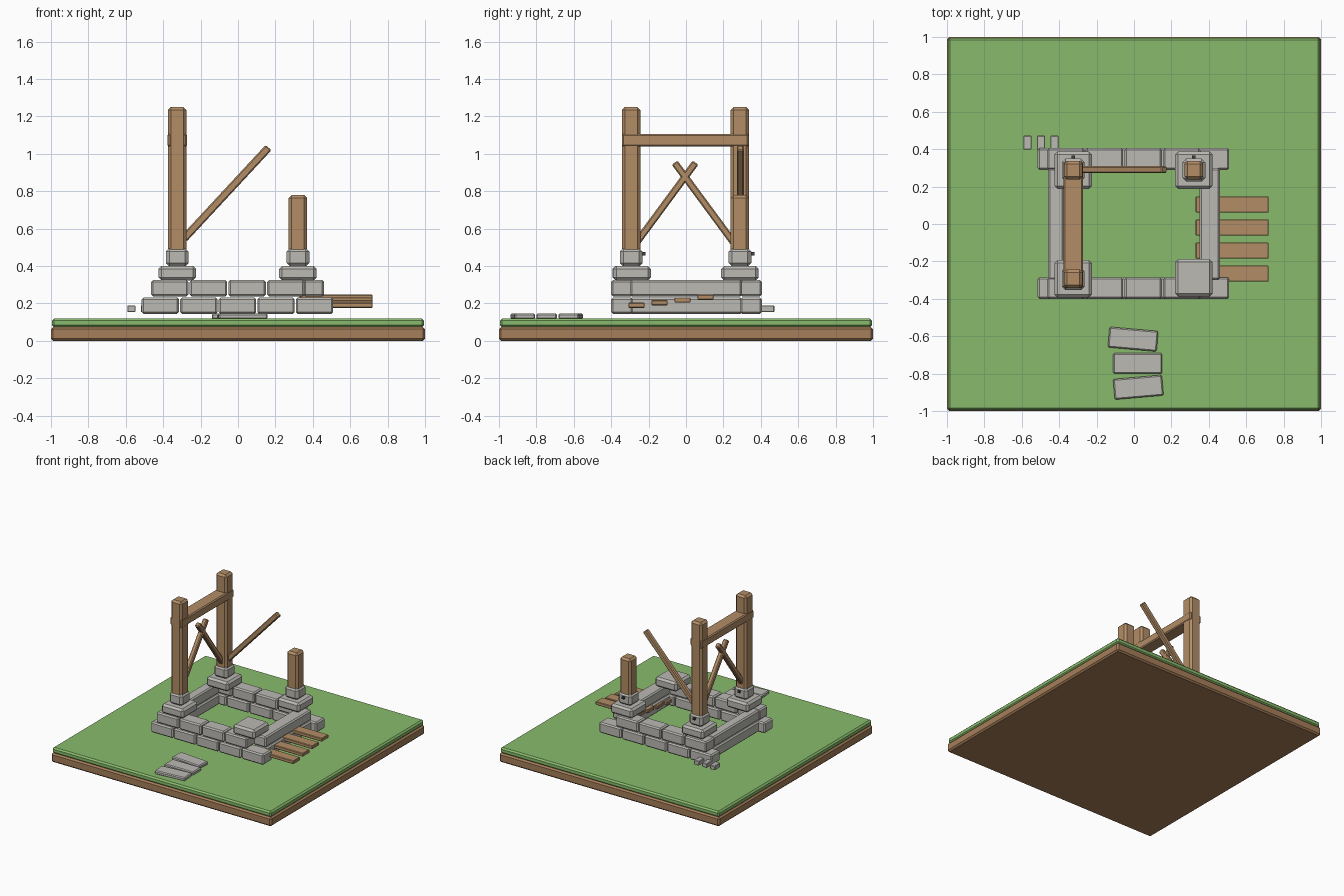
import bpy, math

if "Cube" in bpy.data.objects:
    bpy.data.objects.remove(bpy.data.objects["Cube"])


def make_material(name, rgb):
    m = bpy.data.materials.new(name)
    m.diffuse_color = (*rgb, 1)
    m.use_nodes = True
    m.node_tree.nodes["Principled BSDF"].inputs["Base Color"].default_value = m.diffuse_color
    return m


GRASS = make_material("grass green", (0.25, 0.50, 0.15))
DIRT = make_material("earth brown", (0.38, 0.21, 0.10))
WOOD = make_material("timber brown", (0.45, 0.27, 0.135))
STONE = make_material("stone grey", (0.50, 0.49, 0.455))
IRON = make_material("dark iron", (0.05, 0.05, 0.05))


def box(name, center, size, mat, bevel=0.008, rot=(0, 0, 0)):
    """Chamfered block given by centre and size."""
    bpy.ops.mesh.primitive_cube_add(size=1, location=center, rotation=rot)
    ob = bpy.context.object
    ob.name = name
    ob.scale = size
    bpy.ops.object.transform_apply(location=False, rotation=False, scale=True)
    ob.data.materials.append(mat)
    if bevel:
        b = ob.modifiers.new("chamfer", 'BEVEL')
        b.width, b.segments = bevel, 1
    return ob


def span(name, x, y, z, mat, bevel=0.008):
    """Chamfered block given by its range on each axis."""
    r = (x, y, z)
    return box(name, [(a + b) / 2 for a, b in r], [b - a for a, b in r], mat, bevel)


# Ground plate
span("earth_base", (-1, 1), (-1, 1), (0, 0.075), DIRT, 0.012)
span("grass_top", (-0.995, 0.995), (-0.995, 0.995), (0.072, 0.12), GRASS, 0.012)

# Stone walls: front and back courses of blocks
LOW, HIGH = (0.145, 0.232), (0.238, 0.325)
for side, y in (("front", (-0.4, -0.285)), ("back", (0.29, 0.405))):
    for i in range(5):
        x = -0.515 + 0.206 * i
        span(f"{side}_lower_block_{i}", (x, x + 0.2), y, LOW, STONE, 0.01)
    for i in range(4):
        x = -0.465 + 0.207 * i
        span(f"{side}_upper_block_{i}", (x, x + 0.2), y, HIGH, STONE, 0.01)

# Side walls: two long stones each
for side, x in (("left", (-0.46, -0.375)), ("right", (0.35, 0.46))):
    for course, z in (("lower", LOW), ("upper", HIGH)):
        span(f"{side}_{course}_wall", x, (-0.3, 0.3), z, STONE, 0.01)

# Corner footings, with post sockets, bolts and posts on three of them
for name, x, y, top in (("front_left", -0.325, -0.293, 1.25),
                        ("back_left", -0.325, 0.288, 1.25),
                        ("back_right", 0.32, 0.288, 0.78),
                        ("front_right", 0.32, -0.288, 0)):
    box(name + "_footing", (x, y, 0.362), (0.2, 0.2, 0.078), STONE, 0.016)
    if top:
        box(name + "_socket", (x, y, 0.447), (0.122, 0.122, 0.1), STONE, 0.02)
        box(name + "_bolt", (x, y + 0.066, 0.465), (0.018, 0.022, 0.018), IRON, 0)
        span(name + "_post", (x - 0.05, x + 0.05), (y - 0.05, y + 0.05),
             (0.45, top), WOOD, 0.016)

# Tie beam between the tall posts
span("tie_beam", (-0.378, -0.272), (-0.342, 0.335), (1.04, 1.107), WOOD, 0.008)

# Crossed braces below the beam
length = math.hypot(0.31, 0.42)
for s, name in ((1, "rising"), (-1, "falling")):
    box(name + "_brace", (-0.325, -0.005 - s * 0.105, 0.735),
        (0.038, 0.038, length + 0.02), WOOD, 0.007, (-s * math.atan2(0.31, 0.42), 0, 0))

# Loose brace leaning out from the back left post
box("leaning_brace", (-0.063, 0.291, 0.79), (0.042, 0.038, 0.665), WOOD, 0.007,
    (0, math.atan2(0.455, 0.49), 0))

# Wooden planks through the right wall
for i in range(4):
    box(f"plank_{i}", (0.525, -0.265 + 0.123 * i, 0.19 + 0.0145 * i),
        (0.39, 0.087, 0.028), WOOD, 0.004)

# Stepping stones at the front
for i, (x, y, a) in enumerate(((-0.005, -0.616, -5), (0.02, -0.745, 0), (0.023, -0.873, 5))):
    box(f"stepping_stone_{i}", (x, y, 0.131), (0.262, 0.11, 0.03), STONE, 0.007,
        (0, 0, math.radians(a)))

# Small stone stubs at the back left corner
for i in range(3):
    box(f"stone_stub_{i}", (-0.57 + 0.0725 * i, 0.435, 0.172), (0.044, 0.075, 0.036), STONE, 0.004)
